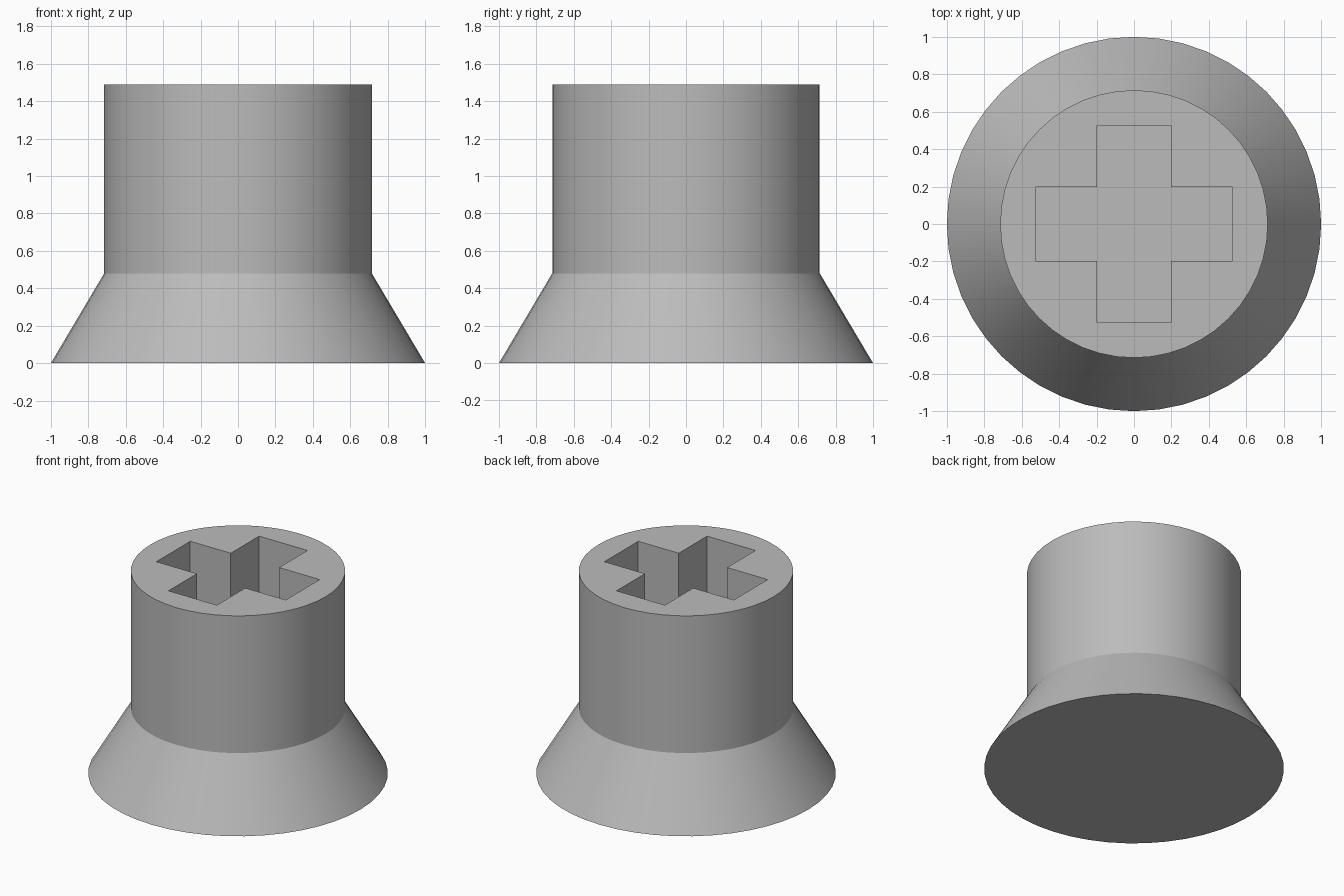
import bpy
import math

if "Cube" in bpy.data.objects:
    bpy.data.objects.remove(bpy.data.objects["Cube"], do_unlink=True)

SEGMENTS = 48
FLARE_TOP, TOP = 0.48, 1.49
BASE_RADIUS, POST_RADIUS = 1.0, 0.715
SLOT_LONG, SLOT_WIDE, SLOT_FLOOR = 0.527, 0.197, 0.48

grey = bpy.data.materials.new("light grey")
grey.use_nodes = True
colour = (0.5, 0.5, 0.5, 1)
grey.diffuse_color = colour
grey.node_tree.nodes["Principled BSDF"].inputs["Base Color"].default_value = colour


def make_object(name, verts, faces):
    mesh = bpy.data.meshes.new(name)
    mesh.from_pydata(verts, [], faces)
    mesh.materials.append(grey)
    obj = bpy.data.objects.new(name, mesh)
    bpy.context.collection.objects.link(obj)
    return obj


def stack_rings(name, rings):
    """Closed solid joining equal-length rings from bottom to top."""
    n = len(rings[0])
    verts = [v for ring in rings for v in ring]
    faces = [tuple(reversed(range(n))), tuple(range(len(verts) - n, len(verts)))]
    for r in range(len(rings) - 1):
        for i in range(n):
            j = (i + 1) % n
            faces.append((r * n + i, r * n + j, (r + 1) * n + j, (r + 1) * n + i))
    return make_object(name, verts, faces)


def circle(radius, z):
    step = math.tau / SEGMENTS
    return [(radius * math.cos(i * step), radius * math.sin(i * step), z)
            for i in range(SEGMENTS)]


def cross(z):
    # One arm's three corners, turned through four quarter turns
    points = []
    arm = [(SLOT_LONG, -SLOT_WIDE), (SLOT_LONG, SLOT_WIDE), (SLOT_WIDE, SLOT_WIDE)]
    for turn in range(4):
        points += [(x, y, z) for x, y in arm]
        arm = [(-y, x) for x, y in arm]
    return points


# Flared base and round post as one turned body
body = stack_rings("flared_post", [circle(BASE_RADIUS, 0),
                                   circle(POST_RADIUS, FLARE_TOP),
                                   circle(POST_RADIUS, TOP)])

# Cross-shaped socket cut down from the top
cutter = stack_rings("socket_cutter", [cross(SLOT_FLOOR), cross(TOP + 0.1)])
socket = body.modifiers.new("socket", "BOOLEAN")
socket.operation = "DIFFERENCE"
socket.solver = "EXACT"
socket.object = cutter

bpy.ops.object.select_all(action="DESELECT")
body.select_set(True)
bpy.context.view_layer.objects.active = body
bpy.ops.object.modifier_apply(modifier="socket")
bpy.data.objects.remove(cutter, do_unlink=True)

# Round sides smooth, rims and socket edges crisp
bpy.ops.object.shade_smooth_by_angle(angle=math.radians(22))
